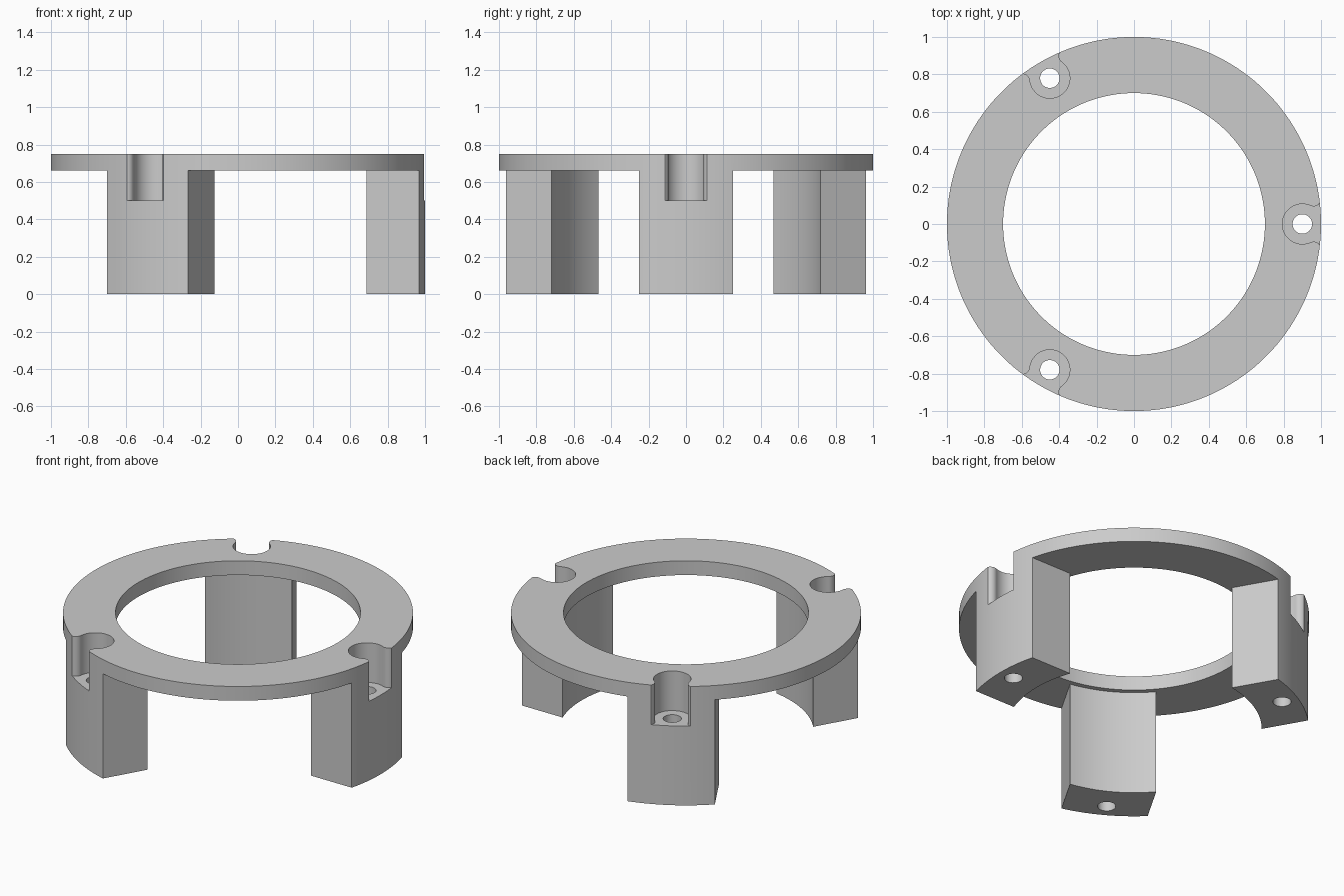
import bpy
import bmesh
from math import cos, sin, pi, radians, sqrt, atan2
from mathutils import Matrix, Vector

if "Cube" in bpy.data.objects:
    bpy.data.objects.remove(bpy.data.objects["Cube"], do_unlink=True)

TOP, FLANGE, SEAT = 0.75, 0.66, 0.5      # heights
OUTER, BORE, LEG_IN = 1.0, 0.70, 0.73    # radii
HALF_W = 0.25                            # half leg width
SCREW_X, POCKET_R, HOLE_R = 0.9, 0.107, 0.052
TURNS = [0, radians(120), radians(240)]

grey = bpy.data.materials.new("plain grey")
grey.use_nodes = True
colour = (0.6, 0.6, 0.6, 1)
grey.diffuse_color = colour
grey.node_tree.nodes["Principled BSDF"].inputs["Base Color"].default_value = colour


def arc(cx, cy, r, a0, a1, n):
    return [(cx + r * cos(a0 + (a1 - a0) * i / n),
             cy + r * sin(a0 + (a1 - a0) * i / n)) for i in range(n + 1)]


def circle(cx, r, n):
    return arc(cx, 0, r, 0, 2 * pi, n)[:-1]


def turned(points, angle):
    rot = Matrix.Rotation(angle, 2)
    return [tuple(rot @ Vector(p)) for p in points]


def prism(name, outlines, z0, z1):
    """Extrude closed counter-clockwise outlines from z0 to z1."""
    bm = bmesh.new()
    for pts in outlines:
        face = bm.faces.new([bm.verts.new((x, y, z0)) for x, y in pts])
        ext = bmesh.ops.extrude_face_region(bm, geom=[face], use_keep_orig=True)
        verts = [g for g in ext["geom"] if isinstance(g, bmesh.types.BMVert)]
        bmesh.ops.translate(bm, verts=verts, vec=(0, 0, z1 - z0))
    bmesh.ops.recalc_face_normals(bm, faces=bm.faces)
    mesh = bpy.data.meshes.new(name)
    bm.to_mesh(mesh)
    bm.free()
    mesh.materials.append(grey)
    obj = bpy.data.objects.new(name, mesh)
    bpy.context.collection.objects.link(obj)
    return obj


def carve(body, cutter):
    cutter.hide_render = True
    mod = body.modifiers.new("carve", "BOOLEAN")
    mod.operation, mod.solver, mod.object = "DIFFERENCE", "EXACT", cutter
    bpy.context.view_layer.objects.active = body
    bpy.ops.object.modifier_apply(modifier=mod.name)
    bpy.data.objects.remove(cutter, do_unlink=True)


# Solid blank for the flange ring and its three legs
body = prism("three_legged_ring", [circle(0, OUTER, 180)], 0, TOP)

# Central bore
carve(body, prism("bore_cutter", [circle(0, BORE, 144)], -0.1, 1))

# Everything under the flange except the three parallel-sided legs
half = atan2(HALF_W, sqrt(LEG_IN ** 2 - HALF_W ** 2))
leg_gap = [(2, -HALF_W)] + arc(0, 0, LEG_IN, -half, half, 16) + [(2, HALF_W)]
outline = [p for t in TURNS for p in turned(leg_gap, t)]
carve(body, prism("leg_gap_cutter", [outline], -0.1, FLANGE))

# Screw pockets: round seat whose mouth flares out past rounded lips
LIP_R, LIP_DX = 0.04, 0.06
lip_dy = sqrt((POCKET_R + LIP_R) ** 2 - LIP_DX ** 2)
lip_a = atan2(lip_dy, LIP_DX)
upper_lip = arc(SCREW_X + LIP_DX, lip_dy, LIP_R, lip_a - pi, radians(-30), 10)
lower_lip = [(x, -y) for x, y in reversed(upper_lip)]
mouth_y = upper_lip[-1][1]
seat = arc(SCREW_X, 0, POCKET_R, 2 * pi - lip_a, lip_a, 40)[1:-1]
pocket = [(1.2, mouth_y)] + upper_lip[::-1] + seat[::-1] + lower_lip[::-1] + [(1.2, -mouth_y)]
carve(body, prism("pocket_cutter", [turned(pocket, t) for t in TURNS], SEAT, 1))

# Screw holes down through the legs
hole = circle(SCREW_X, HOLE_R, 40)
carve(body, prism("hole_cutter", [turned(hole, t) for t in TURNS], -0.1, 1))

bpy.ops.object.select_all(action="DESELECT")
body.select_set(True)
bpy.context.view_layer.objects.active = body
bpy.ops.object.shade_smooth_by_angle(angle=radians(30))
